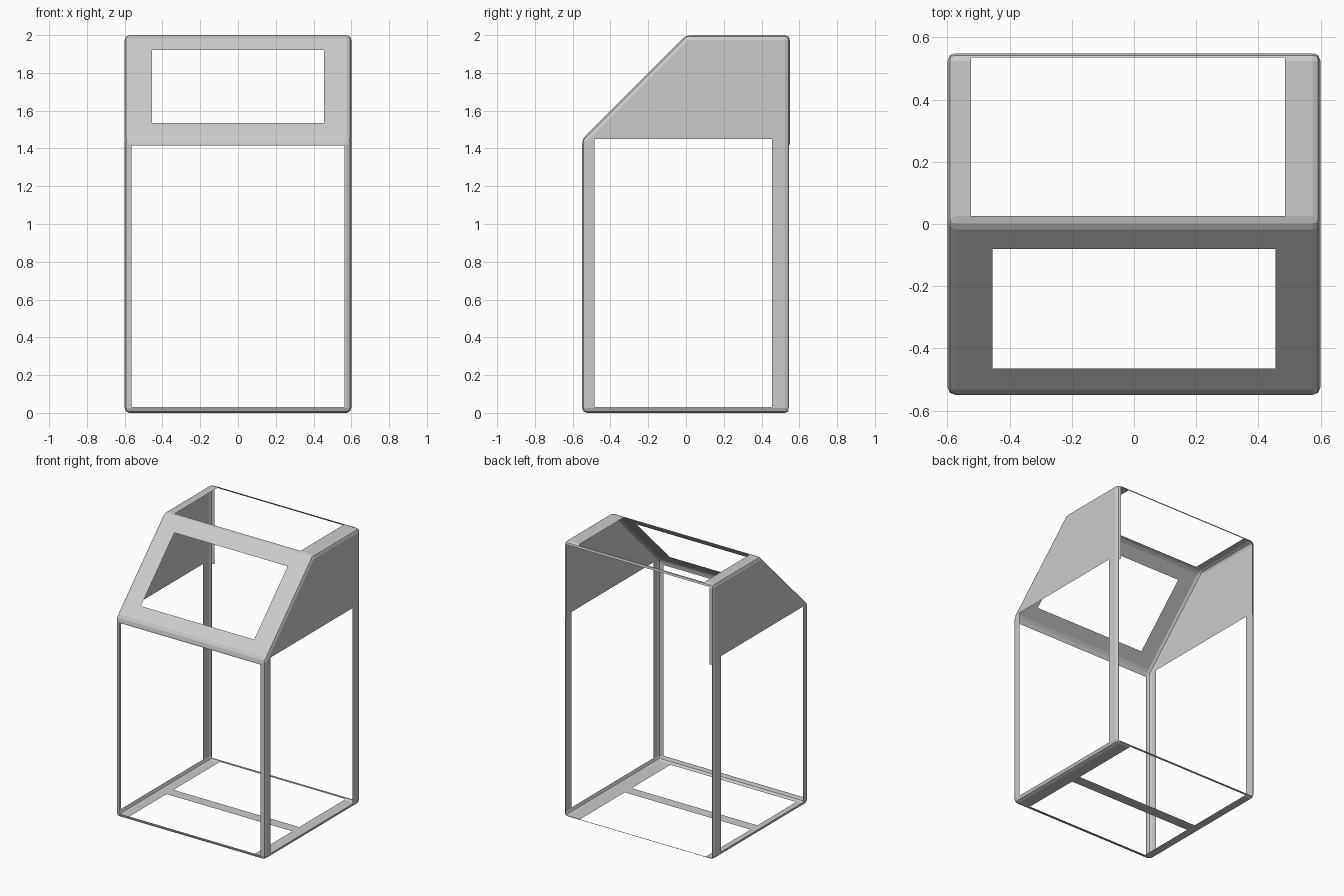
import bpy, bmesh
from mathutils import Vector

if "Cube" in bpy.data.objects:
    bpy.data.objects.remove(bpy.data.objects["Cube"])

# Closed cabinet body: side profile (y, z) swept across the width
PROFILE = [(-.55, 0), (.55, 0), (.55, 2), (0, 2), (-.55, 1.45)]
bm = bmesh.new()
sides = [[bm.verts.new((x, y, z)) for y, z in PROFILE] for x in (-.6, .6)]
for ring in sides:
    bm.faces.new(ring)
for i in range(5):
    j = (i + 1) % 5
    bm.faces.new((sides[0][i], sides[0][j], sides[1][j], sides[1][i]))
bmesh.ops.recalc_face_normals(bm, faces=bm.faces[:])
bmesh.ops.bevel(bm, geom=bm.edges[:], offset=.026, offset_type='OFFSET',
                segments=2, profile=.5, affect='EDGES')
bm.normal_update()


def cut_opening(normal, bounds):
    """Cut a rectangular opening in the sheet that faces along normal.
    bounds maps an axis index to its (low, high) limits."""
    n = Vector(normal).normalized()

    def facing():
        return [f for f in bm.faces if f.normal.dot(n) > .75]

    for axis, limits in bounds.items():
        for value in limits:
            faces = facing()
            edges = {e for f in faces for e in f.edges}
            verts = {v for f in faces for v in f.verts}
            point, direction = Vector(), Vector()
            point[axis], direction[axis] = value, 1
            bmesh.ops.bisect_plane(bm, geom=faces + list(edges) + list(verts), dist=1e-5,
                                   plane_co=point, plane_no=direction)
            bm.normal_update()
    inside = [f for f in facing()
              if all(lo < f.calc_center_median()[a] < hi for a, (lo, hi) in bounds.items())]
    bmesh.ops.delete(bm, geom=inside, context='FACES')


X, Y, Z = 0, 1, 2
# Front door opening and sloped window
cut_opening((0, -1, 0), {X: (-.565, .565), Z: (.03, 1.415)})
cut_opening((0, -1, 1), {X: (-.455, .455), Y: (-.465, -.08)})
# Side openings below the solid upper panels
for s in (-1, 1):
    cut_opening((s, 0, 0), {Y: (-.485, .455), Z: (.03, 1.45)})
# Back: tall lower opening, slightly narrower upper one
cut_opening((0, 1, 0), {X: (-.588, .588), Z: (.012, 1.42)})
cut_opening((0, 1, 0), {X: (-.575, .575), Z: (1.42, 1.98)})
# Roof opening
cut_opening((0, 0, 1), {X: (-.525, .485), Y: (.025, .535)})
# Floor openings either side of a cross bar
cut_opening((0, 0, -1), {X: (-.525, .485), Y: (-.515, -.07)})
cut_opening((0, 0, -1), {X: (-.525, .485), Y: (.01, .535)})

mesh = bpy.data.meshes.new("cabinet_frame")
bm.to_mesh(mesh)
bm.free()
frame = bpy.data.objects.new("cabinet_frame", mesh)
bpy.context.collection.objects.link(frame)
